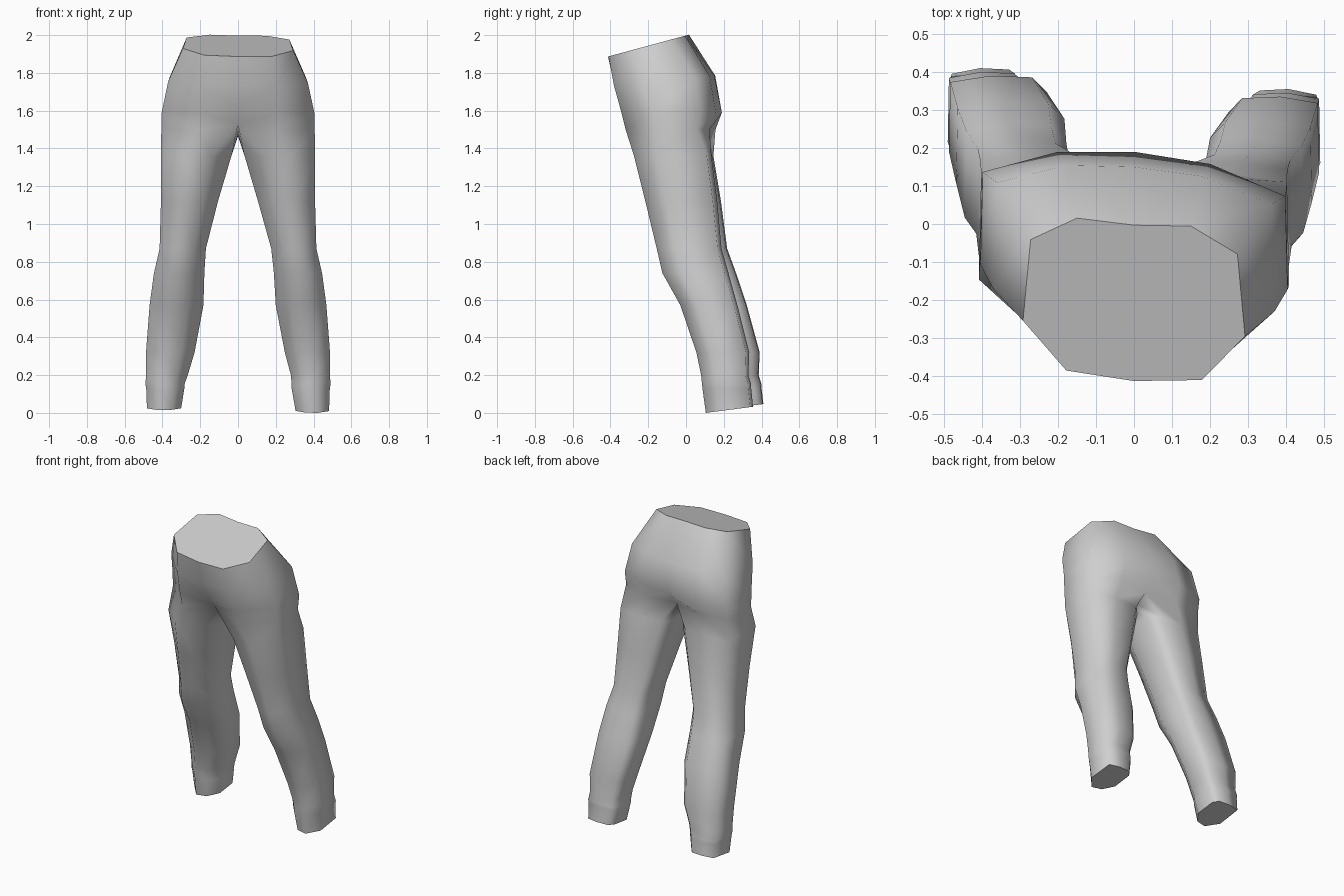
import bpy, bmesh

if "Cube" in bpy.data.objects:
    bpy.data.objects.remove(bpy.data.objects["Cube"])

fabric = bpy.data.materials.new("grey fabric")
fabric.diffuse_color = (0.62, 0.62, 0.62, 1)
fabric.use_nodes = True
fabric.node_tree.nodes["Principled BSDF"].inputs["Base Color"].default_value = fabric.diffuse_color

# Half outlines of the pelvis, centre back round the side to centre front:
# base height, height slope along y, hip turn, then (x, y) points
PELVIS = [
    (1.998, 0.27, .07, [(0, -.003), (.15, .005), (.272, -.06), (.292, -.275), (.178, -.398), (0, -.413)]),
    (1.770, 0.10, .08, [(0, .15), (.18, .140), (.360, .08), (.370, -.20), (.20, -.365), (0, -.378)]),
    (1.590, 0.00, .08, [(0, .19), (.20, .174), (.398, .105), (.404, -.14), (.21, -.325), (0, -.325)]),
    (1.500, 0.00, .08, [(0, .10), (.20, .140), (.398, .09), (.406, -.135), (.21, -.303), (0, -.245)]),
]
CROTCH = [(0, -.10, 1.47), (0, .02, 1.465)]

# Leg sections: z, inner x, outer x, front y, back y, left leg backward and inward shifts
LEG = [
    (1.36, .035, .408, -.275, .135, .01, 0),
    (1.12, .106, .408, -.215, .165, .02, 0),
    (0.87, .176, .415, -.155, .188, .03, .006),
    (0.74, .190, .445, -.125, .225, .04, .012),
    (0.57, .200, .468, -.030, .272, .05, .017),
    (0.32, .248, .487, .055, .335, .055, .018),
    (0.20, .280, .487, .080, .330, .055, .014),
    (0.15, .284, .490, .085, .345, .055, 0),
    (0.13, .284, .486, .087, .345, .055, 0),
    (0.00, .305, .482, .105, .355, .055, .004),
]
SECTION = [(-.7, .97), (.15, 1), (.97, .88), (1, -.42), (.3, -1), (-.45, -.88), (-1, -.35), (-1, .70)]

bm = bmesh.new()


def bridge(a, b, closed):
    """Join two equal rows of vertices with quads."""
    n = len(a)
    for i in range(n if closed else n - 1):
        j = (i + 1) % n
        bm.faces.new((a[i], a[j], b[j], b[i]))


def build_side(s):
    # Pelvis half, with the hips turned slightly
    rows = []
    for z, slope, turn, pts in PELVIS:
        row = []
        for x, y in pts:
            yy = y - turn * s * x
            row.append(bm.verts.new((s * x, yy, z + slope * yy)))
        rows.append(row)
    # Raise the centre front towards the crotch
    rows[-2][-1].co.z += 0.03
    rows[-1][-1].co.z += 0.03
    for a, b in zip(rows, rows[1:]):
        bridge(a, b, False)
    # Leg, starting from the split at the crotch
    ring = rows[-1] + [bm.verts.new(c) for c in CROTCH]
    for z, x0, x1, y0, y1, back, inward in LEG:
        if s < 0:
            x0 -= inward
        cx, hx, cy, hy = (x0 + x1) / 2, (x1 - x0) / 2, (y0 + y1) / 2, (y1 - y0) / 2
        dy = back if s < 0 else 0
        tilt = 0.13 if z < 0.01 else 0
        new = [bm.verts.new((s * (cx + u * hx), cy + v * hy + dy,
                             z + tilt * (v + 1) * hy + tilt * dy * 2))
               for u, v in SECTION]
        bridge(ring, new, True)
        ring = new


for side in (1, -1):
    build_side(side)

# Weld the halves, smooth the cloth, and close the waist and cuffs with flat caps
bmesh.ops.remove_doubles(bm, verts=bm.verts[:], dist=0.0005)
cloth = bm.faces[:]
bmesh.ops.holes_fill(bm, edges=[e for e in bm.edges if e.is_boundary], sides=0)
bmesh.ops.recalc_face_normals(bm, faces=bm.faces[:])
for face in bm.faces:
    face.smooth = False
for face in cloth:
    face.smooth = True
for face in bm.faces:
    if not face.smooth:
        for edge in face.edges:
            edge.smooth = False

mesh = bpy.data.meshes.new("trousers")
bm.to_mesh(mesh)
bm.free()
mesh.materials.append(fabric)
trousers = bpy.data.objects.new("trousers", mesh)
bpy.context.collection.objects.link(trousers)
